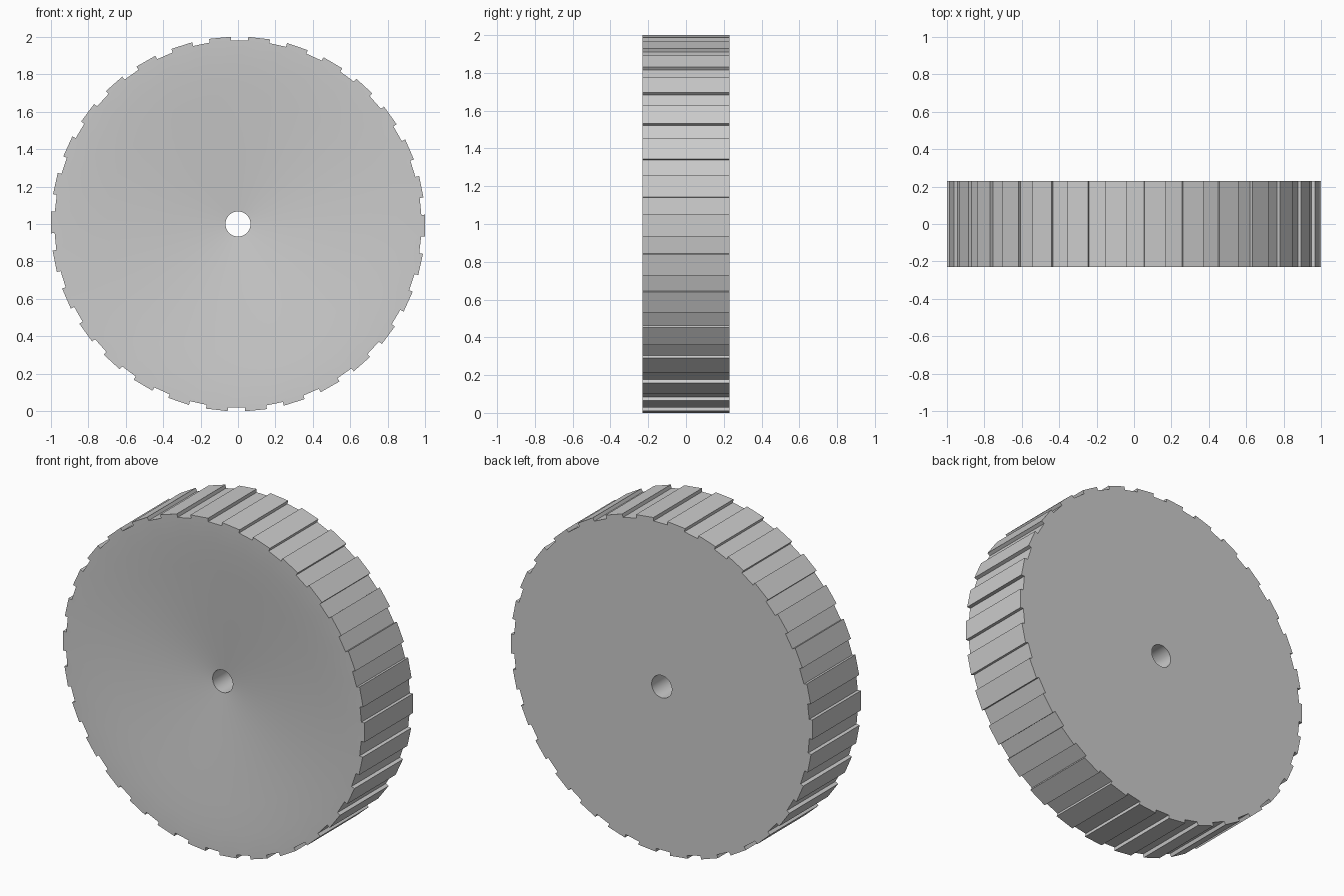
import bpy, bmesh, math

old = bpy.data.objects.get("Cube")
if old:
    bpy.data.objects.remove(old, do_unlink=True)

TEETH = 30
PITCH = 360 / TEETH
HALF = 0.23          # half the wheel thickness
OUTER, ROOT = 1.0013, 0.981
BORE = 0.067

# Plain grey material
grey = bpy.data.materials.new("plain_grey")
grey.use_nodes = True
colour = (0.6, 0.6, 0.6, 1)
grey.diffuse_color = colour
grey.node_tree.nodes["Principled BSDF"].inputs["Base Color"].default_value = colour

bm = bmesh.new()


def point(radius, degrees, y):
    a = math.radians(degrees)
    return bm.verts.new((radius * math.sin(a), y, 1 + radius * math.cos(a)))


def tooth_ring(y):
    """Square-cut tread outline: a notch floor and a tooth top per pitch."""
    ring = []
    for i in range(TEETH):
        c = i * PITCH + 0.5
        for radius, offset in ((ROOT, -2.65), (ROOT, 2.65), (OUTER, 2.65), (OUTER, 9.35)):
            ring.append(point(radius, c + offset, y))
    return ring


def round_ring(radius, y):
    step = PITCH / 4
    return [point(radius, i * step - 1.5, y) for i in range(TEETH * 4)]


# Rings run from the front bore, over the dish and tread, to the back bore
dish = [(BORE, 0.085), (0.35, 0.056), (0.7, 0.02), (0.85, 0.007), (0.95, 0.001)]
rings = [round_ring(r, depth - HALF) for r, depth in dish]
rings += [tooth_ring(-HALF), tooth_ring(HALF)]
rings += [round_ring(0.95, HALF), round_ring(BORE, HALF)]

# Skin neighbouring rings, closing the loop through the bore
for k, a in enumerate(rings):
    b = rings[(k + 1) % len(rings)]
    for i in range(len(a)):
        j = (i + 1) % len(a)
        bm.faces.new((a[i], a[j], b[j], b[i]))
bmesh.ops.recalc_face_normals(bm, faces=bm.faces[:])

mesh = bpy.data.meshes.new("toothed_wheel")
bm.to_mesh(mesh)
bm.free()
mesh.materials.append(grey)
wheel = bpy.data.objects.new("toothed_wheel", mesh)
bpy.context.collection.objects.link(wheel)

# Smooth dish and bore, crisp rim and teeth
bpy.ops.object.select_all(action="DESELECT")
wheel.select_set(True)
bpy.context.view_layer.objects.active = wheel
bpy.ops.object.shade_smooth_by_angle(angle=math.radians(30))
